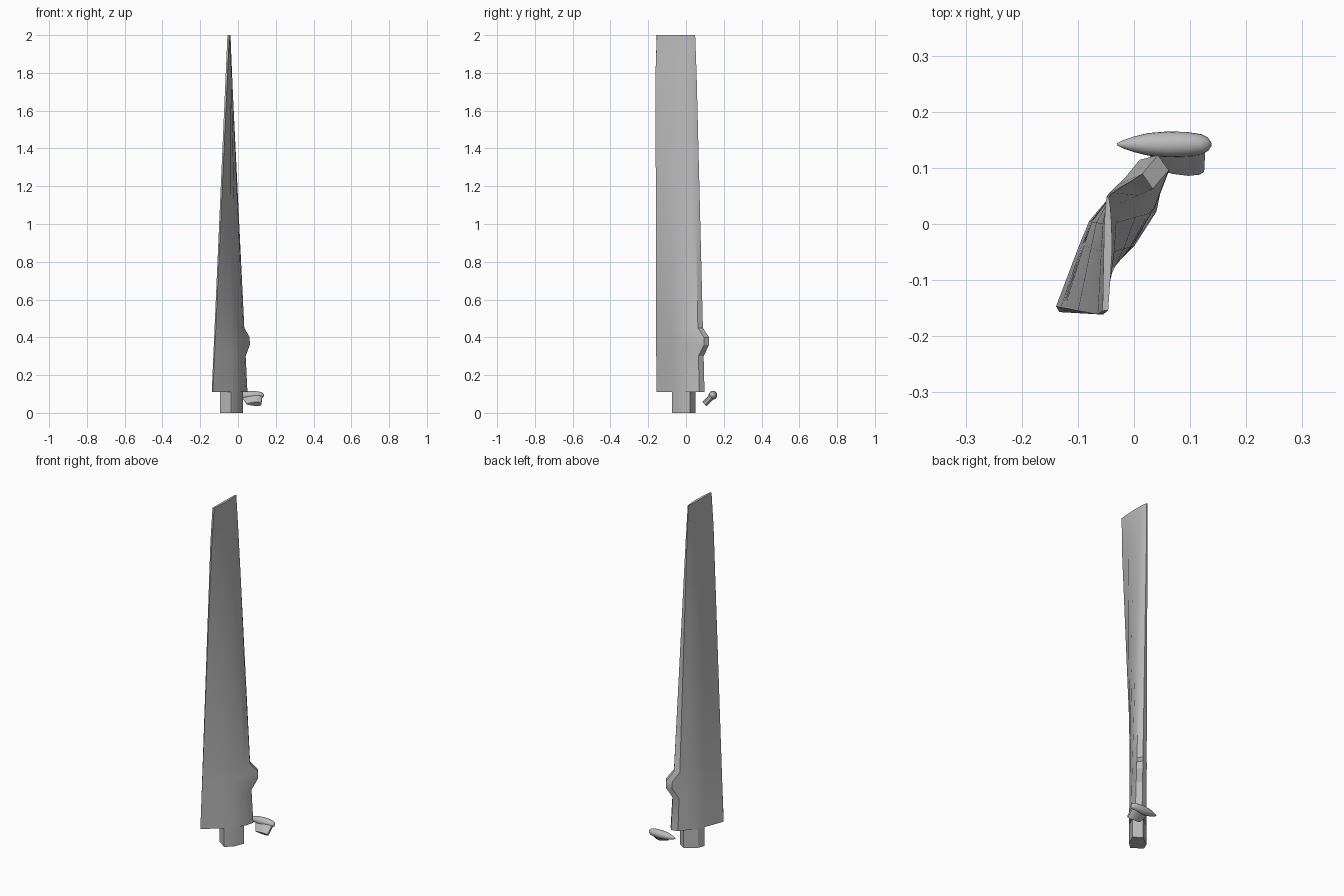
import bpy, bmesh, math
from mathutils import Vector

old = bpy.data.objects.get("Cube")
if old:
    bpy.data.objects.remove(old, do_unlink=True)

grey = bpy.data.materials.new("blade grey")
grey.use_nodes = True
colour = (0.5, 0.5, 0.5, 1)
grey.diffuse_color = colour
grey.node_tree.nodes["Principled BSDF"].inputs["Base Color"].default_value = colour


def loft(name, rings, angle=30):
    """Skin a stack of equal-length point rings and cap both ends."""
    bm = bmesh.new()
    loops = [[bm.verts.new(p) for p in ring] for ring in rings]
    for low, high in zip(loops, loops[1:]):
        for i in range(len(low)):
            j = (i + 1) % len(low)
            bm.faces.new((low[i], low[j], high[j], high[i]))
    bm.faces.new(list(reversed(loops[0])))
    bm.faces.new(loops[-1])
    bmesh.ops.recalc_face_normals(bm, faces=bm.faces)
    mesh = bpy.data.meshes.new(name)
    bm.to_mesh(mesh)
    bm.free()
    mesh.materials.append(grey)
    obj = bpy.data.objects.new(name, mesh)
    bpy.context.collection.objects.link(obj)
    bpy.ops.object.select_all(action='DESELECT')
    obj.select_set(True)
    bpy.context.view_layer.objects.active = obj
    bpy.ops.object.shade_smooth_by_angle(angle=math.radians(angle))
    return obj


# Blade sections, from the trailing edge round the leading edge and back
root = [(-.133, -.157), (-.037, -.077), (0, -.04), (.04, .022), (.05, .07),
        (.028, .098), (-.01, .088), (-.038, .055), (-.08, .005),
        (-.097, -.036), (-.139, -.147)]
tip = [(-.046, -.162), (-.042, -.1), (-.039, -.05), (-.04, 0), (-.042, .03),
       (-.045, .051), (-.049, .051), (-.051, .03), (-.053, 0),
       (-.054, -.05), (-.056, -.163)]
bulge_weight = {3: .3, 4: 1, 5: 1, 6: 1, 7: .25}
bulge_shift = Vector((.026, .032))
base_z, top_z = .11, 2


def section(z, bulge=0, squeeze=1):
    t = (z - base_z) / (top_z - base_z)
    ring = []
    for i, (a, b) in enumerate(zip(root, tip)):
        p = Vector(a).lerp(Vector(b), t) + bulge_shift * bulge * bulge_weight.get(i, 0)
        ring.append((p.x, p.y * squeeze, z))
    return ring


# Twisted blade with a bulge on the leading edge
loft("blade", [section(base_z), section(.3), section(.36, .95), section(.4, 1),
               section(.45), section(1), section(1.8), section(top_z, squeeze=.95)])

# Short root stub below the blade
stub = [(-.037, -.074), (0, -.04), (.026, .02), (-.02, .05), (-.08, .005), (-.095, -.034)]
loft("root_stub", [[(x, y, z) for x, y in stub] for z in (0, .115)])

# Tapered pod beside the root
pod = [(-.03, .002), (-.02, .007), (0, .014), (.025, .02), (.06, .023),
       (.095, .022), (.12, .018), (.132, .012), (.138, .003)]
sides = 20
loft("pod", [[(x, .142 + r * math.cos(k * math.tau / sides),
               .093 + r * math.sin(k * math.tau / sides))
              for k in range(sides)] for x, r in pod], 50)

# Slanted fin carrying the pod, round-nosed and tapering to the tail
fin = [(0, .002), (.3, .011), (.65, .016), (.9, .013), (1, .006)]
outline = fin + [(s, -w) for s, w in reversed(fin)]


def fin_ring(tail, nose, y, z):
    return [(tail + (nose - tail) * s, y + w * .7, z - w * .7) for s, w in outline]


loft("pod_fin", [fin_ring(.045, .125, .097, .047), fin_ring(.02, .127, .135, .085)], 40)
